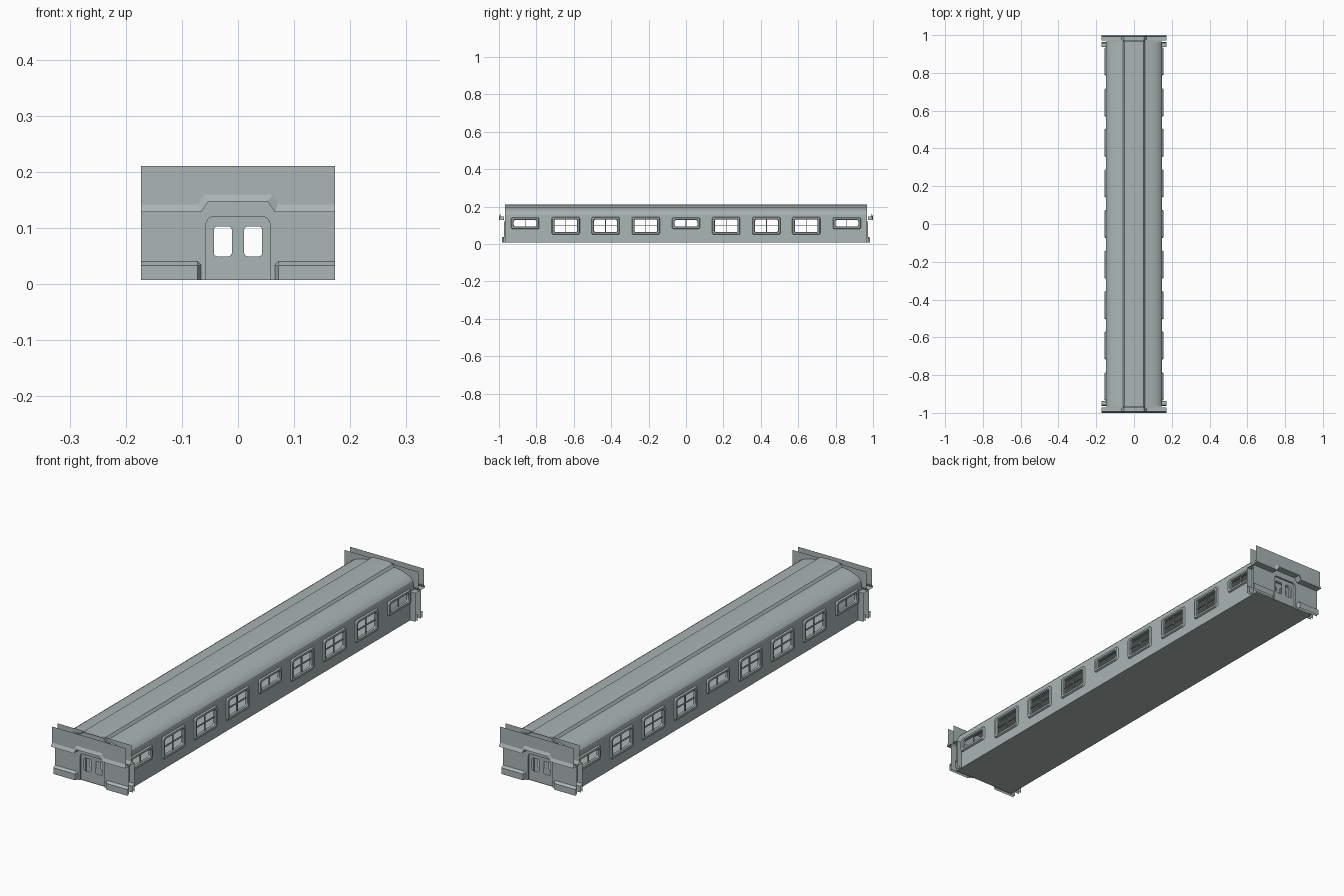
import bpy, bmesh, math

if "Cube" in bpy.data.objects:
    bpy.data.objects.remove(bpy.data.objects["Cube"])

BOTTOM, TOP, HALF_W = 0.007, 0.21, 0.173
BODY_X, BODY_Y, EAVE = 0.148, 0.967, 0.155

paint = bpy.data.materials.new("grey_green_paint")
paint.diffuse_color = (0.40, 0.465, 0.455, 1)
paint.use_nodes = True
paint.node_tree.nodes["Principled BSDF"].inputs["Base Color"].default_value = paint.diffuse_color


def finish(name, bm):
    bmesh.ops.remove_doubles(bm, verts=bm.verts, dist=1e-5)
    bmesh.ops.recalc_face_normals(bm, faces=bm.faces)
    me = bpy.data.meshes.new(name)
    bm.to_mesh(me)
    bm.free()
    me.materials.append(paint)
    ob = bpy.data.objects.new(name, me)
    bpy.context.collection.objects.link(ob)
    return ob


def strip(bm, rows, closed=False):
    """Skin quads between rows that have equal point counts."""
    vs = [[bm.verts.new(p) for p in r] for r in rows]
    n = len(rows[0])
    for a, b in zip(vs, vs[1:]):
        for i in range(n if closed else n - 1):
            j = (i + 1) % n
            bm.faces.new((a[i], a[j], b[j], b[i]))


def sheet(bm, loops, place, normal):
    """Flat sheet: first loop is the outline, the others are holes."""
    edges = []
    for loop in loops:
        vs = [bm.verts.new(place(*p)) for p in loop]
        edges += [bm.edges.new((vs[i - 1], vs[i])) for i in range(len(vs))]
    bmesh.ops.triangle_fill(bm, use_beauty=True, use_dissolve=False, edges=edges, normal=normal)


def rounded(cx, cz, w, h, r, seg=4):
    pts = []
    for k, (sx, sz) in enumerate(((1, 1), (-1, 1), (-1, -1), (1, -1))):
        for i in range(seg + 1):
            a = math.pi / 2 * (k + i / seg)
            pts.append((cx + sx * (w / 2 - r) + r * math.cos(a),
                        cz + sz * (h / 2 - r) + r * math.sin(a)))
    return pts


def box(bm, x0, x1, y0, y1, z0, z1):
    rows = [[(x0, y0, z), (x1, y0, z), (x1, y1, z), (x0, y1, z)] for z in (z0, z1)]
    strip(bm, rows, True)
    for r in rows:
        bm.faces.new([bm.verts.new(p) for p in r])


def both_sides(half):
    return [(-x, z) for x, z in half] + [(x, z) for x, z in reversed(half)]


# End walls: an outer and an inner copy at each end
lower = both_sides([(HALF_W, 0.128), (0.066, 0.128), (0.053, 0.147)])
upper = both_sides([(HALF_W, 0.142), (0.071, 0.142), (0.062, 0.160)])
arch = [(0.057, BOTTOM)] + [
    (0.043 + 0.014 * math.cos(a), 0.106 + 0.014 * math.sin(a))
    for a in (math.pi / 2 * i / 5 for i in range(6))]
arch += [(-x, z) for x, z in reversed(arch)]


def end_wall(name, s, shift):
    def at(depth):
        return lambda x, z: (x, s * (depth - shift), z)
    wall, front, lip, door = at(0.972), at(1.0), at(0.993), at(0.964)
    n = (0, s, 0)
    bm = bmesh.new()
    # wall around the doorway
    sheet(bm, [lower + [(HALF_W, BOTTOM)] + arch + [(-HALF_W, BOTTOM)]], wall, n)
    # stepped ledge and upper sheet
    strip(bm, [[wall(*p) for p in lower], [front(*p) for p in lower],
               [lip(*p) for p in upper], [lip(x, TOP) for x, z in upper]])
    # recessed door with two window openings
    strip(bm, [[wall(*p) for p in arch], [door(*p) for p in arch]])
    sheet(bm, [arch] + [rounded(c, 0.076, 0.032, 0.053, 0.006) for c in (-0.027, 0.027)], door, n)
    # low plinth either side of the door
    out = at(0.984)
    for m in (-1, 1):
        strip(bm, [[wall(m * 0.066, BOTTOM), wall(m * 0.066, 0.034), wall(m * 0.072, 0.040),
                    wall(m * HALF_W, 0.040)],
                   [out(m * 0.072, BOTTOM), out(m * 0.072, 0.032), out(m * 0.073, 0.033),
                    out(m * HALF_W, 0.033)]])
        bm.faces.new([bm.verts.new(out(*p)) for p in (
            (m * 0.072, BOTTOM), (m * 0.072, 0.032), (m * 0.073, 0.033),
            (m * HALF_W, 0.033), (m * HALF_W, BOTTOM))])
    finish(name, bm)


for s, end in ((-1, "front"), (1, "back")):
    end_wall(end + "_end_wall", s, 0)
    end_wall(end + "_inner_end_wall", s, 0.036)

# Windows along the side: (y, z, width, height)
windows = [(y, 0.111, 0.122, 0.034) for y in (-0.86, 0, 0.86)]
windows += [(m * y, 0.0975, 0.122, 0.067) for y in (0.215, 0.43, 0.643) for m in (-1, 1)]
BORDER = 0.014

for s, side in ((-1, "left"), (1, "right")):
    # side wall with openings
    bm = bmesh.new()
    outline = [(-BODY_Y, BOTTOM), (BODY_Y, BOTTOM), (BODY_Y, EAVE), (-BODY_Y, EAVE)]
    sheet(bm, [outline] + [rounded(y, z, w, h, 0.008) for y, z, w, h in windows],
          lambda y, z: (s * BODY_X, y, z), (s, 0, 0))
    finish(side + "_side_wall", bm)

    # raised window frames with glazing bars
    bm = bmesh.new()
    for y, z, w, h in windows:
        rows = []
        for grow, x, r in ((BORDER, BODY_X, 0.010), (BORDER - 0.003, 0.155, 0.010),
                           (0.003, 0.155, 0.008), (0, 0.151, 0.008), (0, 0.141, 0.008)):
            loop = rounded(y, z, w + 2 * grow, h + 2 * grow, r)
            rows.append([(s * x, a, b) for a, b in loop])
        strip(bm, rows, True)
        x0, x1 = s * 0.143, s * 0.148
        box(bm, x0, x1, y - 0.002, y + 0.002, z - h / 2, z + h / 2)
        if h > 0.05:
            box(bm, x0, x1, y - w / 2, y + w / 2, z - 0.002, z + 0.002)
    finish(side + "_window_frames", bm)

# Arched roof with raised centre section
half = [(BODY_X, EAVE), (0.146, 0.165), (0.139, 0.174), (0.127, 0.182), (0.110, 0.189),
        (0.088, 0.195), (0.058, 0.199), (0.050, 0.209), (0.025, 0.211)]
section = both_sides(half)
bm = bmesh.new()
strip(bm, [[(x, y, z) for x, z in section] for y in (-BODY_Y, BODY_Y)])
roof = finish("roof", bm)
bpy.context.view_layer.objects.active = roof
roof.select_set(True)
bpy.ops.object.shade_smooth_by_angle(angle=math.radians(25))

# Floor
bm = bmesh.new()
strip(bm, [[(x, y, BOTTOM) for x in (-BODY_X, BODY_X)] for y in (-BODY_Y, BODY_Y)])
finish("floor", bm)
